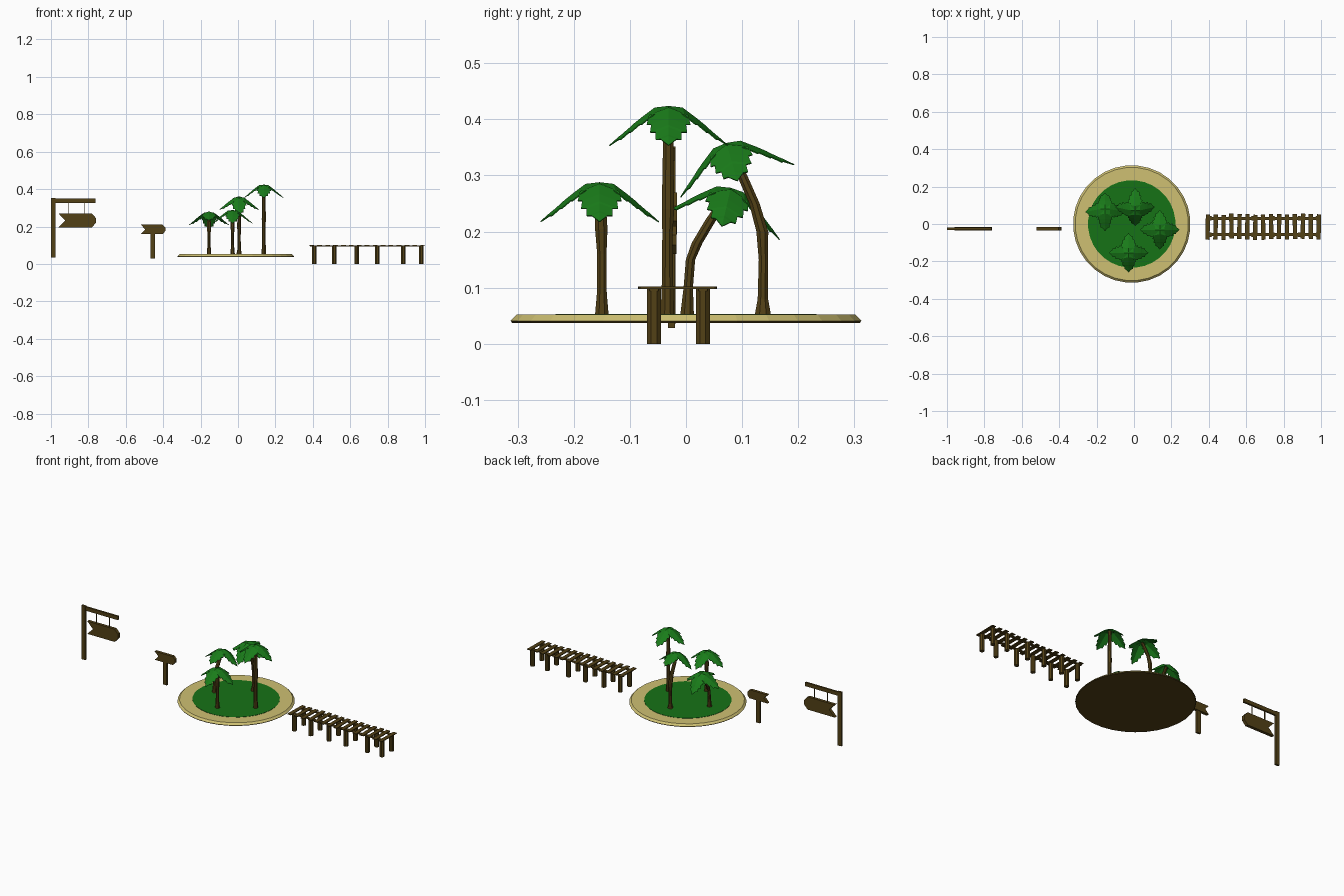
import bpy, bmesh, math, random
from mathutils import Vector, Matrix

if "Cube" in bpy.data.objects:
    bpy.data.objects.remove(bpy.data.objects["Cube"])

random.seed(4)


def material(name, rgb):
    m = bpy.data.materials.new(name)
    m.diffuse_color = (*rgb, 1)
    m.use_nodes = True
    m.node_tree.nodes["Principled BSDF"].inputs["Base Color"].default_value = m.diffuse_color
    return m


WOOD = material("wood", (0.085, 0.052, 0.008))
LEAF = material("leaf", (0.01, 0.2, 0.01))
GRASS = material("grass", (0.008, 0.17, 0.008))
SAND = material("sand", (0.62, 0.53, 0.17))


def finish(name, bm, mat):
    bmesh.ops.recalc_face_normals(bm, faces=bm.faces)
    me = bpy.data.meshes.new(name)
    bm.to_mesh(me)
    bm.free()
    me.materials.append(mat)
    ob = bpy.data.objects.new(name, me)
    bpy.context.collection.objects.link(ob)
    return ob


def box(name, x0, x1, y0, y1, z0, z1, mat=WOOD, turn=0):
    bm = bmesh.new()
    bmesh.ops.create_cube(bm, size=1)
    c = Vector(((x0 + x1) / 2, (y0 + y1) / 2, (z0 + z1) / 2))
    bm.transform(Matrix.Translation(c) @ Matrix.Rotation(turn, 4, 'Z')
                 @ Matrix.Diagonal((x1 - x0, y1 - y0, z1 - z0, 1)))
    return finish(name, bm, mat)


def stack(name, rings, sides, mat):
    """Skin a column of horizontal rings given as (x, y, z, radius)."""
    bm = bmesh.new()
    loops = []
    for x, y, z, r in rings:
        loops.append([bm.verts.new((x + r * math.cos(a), y + r * math.sin(a), z))
                      for a in (2 * math.pi * (i + 0.5) / sides for i in range(sides))])
    for a, b in zip(loops, loops[1:]):
        for i in range(sides):
            j = (i + 1) % sides
            bm.faces.new((a[i], a[j], b[j], b[i]))
    bm.faces.new(loops[0])
    bm.faces.new(loops[-1])
    return finish(name, bm, mat)


# Island: dark base, bevelled sand, grass disc
CX = -0.012
stack("island_base", [(CX, 0, 0.037, 0.311), (CX, 0, 0.041, 0.314)], 32, WOOD)
stack("island_sand", [(CX, 0, 0.041, 0.314), (CX, 0, 0.052, 0.303)], 32, SAND)
stack("island_grass", [(CX, 0, 0.05, 0.234), (CX, 0, 0.0535, 0.234)], 32, GRASS)


# Palm crown: four folded, jagged, drooping fronds
ROWS = [(0, 0, .010), (.025, -.003, .035), (.045, -.018, .039), (.049, -.021, .031),
        (.065, -.034, .033), (.069, -.038, .023), (.084, -.051, .023), (.088, -.054, .014)]


def crown(name, pos, tilt):
    bm = bmesh.new()
    for k in range(4):
        rot = Matrix.Rotation(k * math.pi / 2, 4, 'Z')
        prev = None
        for x, z, w in ROWS:
            row = [bm.verts.new(rot @ Vector((x + 0.1 * w * abs(s), s * w, z - 0.38 * w * abs(s))))
                   for s in (-1, 0, 1)]
            if prev:
                for i in (0, 1):
                    bm.faces.new((prev[i], prev[i + 1], row[i + 1], row[i]))
            prev = row
        tip = bm.verts.new(rot @ Vector((0.106, 0, -0.07)))
        for i in (0, 1):
            bm.faces.new((prev[i], prev[i + 1], tip))
    bm.transform(Matrix.Translation(pos) @ Matrix.Rotation(math.radians(tilt), 4, 'X'))
    ob = finish(name, bm, LEAF)
    mod = ob.modifiers.new("thickness", 'SOLIDIFY')
    mod.thickness = 0.002
    mod.offset = -1


# Palms: trunk path as (y, z, radius), crown position, crown tilt
PALMS = [
    ("left", -0.155, [(.002, .053, .013), (.004, .10, .009), (.008, .15, .009), (.02, .18, .0105),
                      (.045, .222, .0105), (.078, .272, .008)], (.08, .278), -13),
    ("back", 0.006, [(.137, .052, .0155), (.137, .08, .010), (.138, .15, .009), (.136, .20, .0115),
                     (.122, .25, .010), (.10, .30, .010), (.075, .350, .008)], (.072, .358), 16),
    ("tall", 0.138, [(-.033, .052, .013), (-.033, .12, .0105), (-.033, .20, .010), (-.032, .24, .012),
                     (-.032, .32, .0105), (-.031, .418, .009)], (-.031, .424), 0),
    ("front", -0.029, [(-.15, .053, .013), (-.15, .09, .0095), (-.15, .16, .009), (-.151, .205, .012),
                       (-.153, .282, .009)], (-.154, .288), 0),
]
for name, x, path, (cy, cz), tilt in PALMS:
    stack(name + "_palm_trunk", [(x, y, z, r) for y, z, r in path], 8, WOOD)
    crown(name + "_palm_fronds", Vector((x, cy, cz)), tilt)

# Pier: posts, two rails and slightly crooked planks
for i, x in enumerate((0.408, 0.515, 0.635, 0.745, 0.884, 0.98)):
    for side, y in (("front", -0.057), ("back", 0.03)):
        stack(f"pier_post_{side}_{i}", [(x, y, 0, 0.0135), (x, y, 0.098, 0.0135)], 8, WOOD)
for side, y in (("front", -0.057), ("back", 0.03)):
    box(f"pier_rail_{side}", 0.385, 0.993, y - 0.008, y + 0.008, 0.094, 0.099)
for i in range(15):
    x = 0.394 + i * 0.0424
    dy = random.uniform(-0.004, 0.004)
    box(f"pier_plank_{i}", x - 0.0115, x + 0.0115, -0.082 + dy, 0.052 + dy, 0.098, 0.1025,
        turn=random.uniform(-0.03, 0.03))


# Arrow boards: notched left end, chamfered right end
def arrow(name, x0, x1, z0, z1, notch, cut, y0, y1):
    h = z1 - z0
    pts = [(x0, z0), (x1 - cut, z0), (x1, z0 + 0.32 * h), (x1, z1 - 0.32 * h),
           (x1 - cut, z1), (x0, z1), (x0 + notch, (z0 + z1) / 2)]
    bm = bmesh.new()
    f = bm.faces.new([bm.verts.new((x, y0, z)) for x, z in pts])
    ext = bmesh.ops.extrude_face_region(bm, geom=[f])
    bmesh.ops.translate(bm, vec=(0, y1 - y0, 0),
                        verts=[v for v in ext["geom"] if isinstance(v, bmesh.types.BMVert)])
    finish(name, bm, WOOD)


# Hanging sign
box("hanging_sign_post", -1.0, -0.975, -0.032, -0.019, 0.035, 0.352)
box("hanging_sign_arm", -0.976, -0.763, -0.031, -0.020, 0.327, 0.349)
for side, x in (("left", -0.905), ("right", -0.82)):
    box("hanging_sign_rope_" + side, x - 0.002, x + 0.002, -0.0275, -0.0235, 0.265, 0.33)
arrow("hanging_sign_board", -0.96, -0.76, 0.195, 0.27, 0.037, 0.022, -0.034, -0.016)

# Standing sign
box("standing_sign_post", -0.468, -0.443, -0.032, -0.02, 0.028, 0.17)
arrow("standing_sign_board", -0.52, -0.388, 0.16, 0.21, 0.024, 0.015, -0.034, -0.017)
